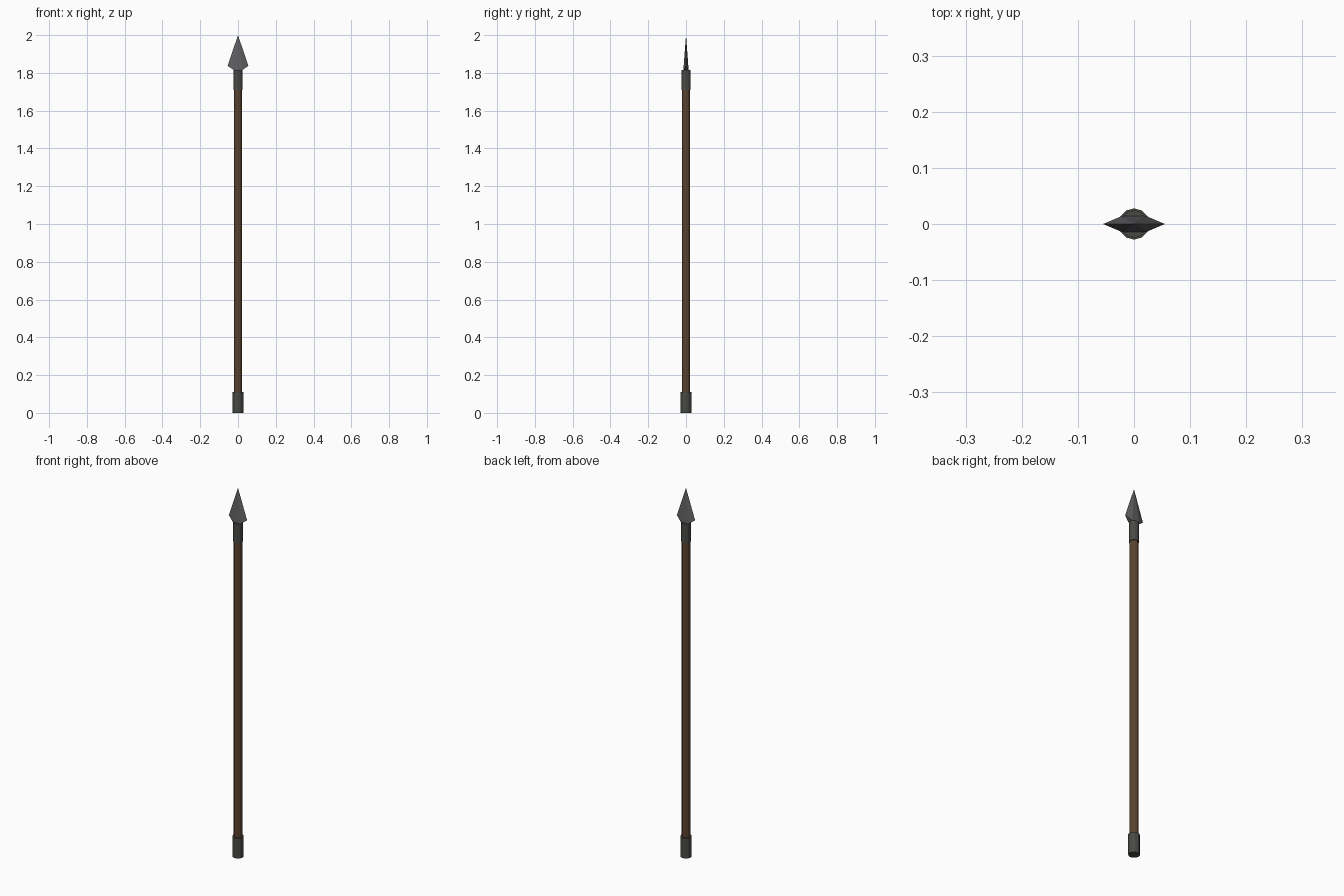
import bpy, bmesh, math

if "Cube" in bpy.data.objects:
    bpy.data.objects.remove(bpy.data.objects["Cube"])


def material(name, rgb):
    m = bpy.data.materials.new(name)
    m.diffuse_color = (*rgb, 1)
    m.use_nodes = True
    m.node_tree.nodes["Principled BSDF"].inputs["Base Color"].default_value = m.diffuse_color
    return m


wood = material("dark wood", (0.105, 0.056, 0.028))
iron = material("dark iron", (0.066, 0.066, 0.060))
steel = material("blade steel", (0.115, 0.115, 0.122))


def rod(name, r, z0, z1, mat):
    bpy.ops.mesh.primitive_cylinder_add(vertices=12, radius=r, depth=z1 - z0,
                                        location=(0, 0, (z0 + z1) / 2))
    ob = bpy.context.object
    ob.name = name
    ob.data.materials.append(mat)


# Shaft with its metal fittings
rod("shaft", 0.021, 0.05, 1.76, wood)
rod("butt_cap", 0.0278, 0.0, 0.11, iron)
rod("socket", 0.0245, 1.71, 1.815, iron)

# Spearhead: flat-faced blade with sharp side corners, tapering to a point
bm = bmesh.new()
points = [(0, 0, 2.0)]
for sx in (-1, 1):
    points.append((sx * 0.055, 0, 1.837))
    for sy in (-1, 1):
        points.append((sx * 0.022, sy * 0.014, 1.815))
for p in points:
    bm.verts.new(p)
bmesh.ops.convex_hull(bm, input=bm.verts[:])
bmesh.ops.dissolve_limit(bm, angle_limit=math.radians(1), verts=bm.verts[:], edges=bm.edges[:])
bmesh.ops.recalc_face_normals(bm, faces=bm.faces[:])
mesh = bpy.data.meshes.new("spearhead")
bm.to_mesh(mesh)
bm.free()
mesh.materials.append(steel)
bpy.context.collection.objects.link(bpy.data.objects.new("spearhead", mesh))
